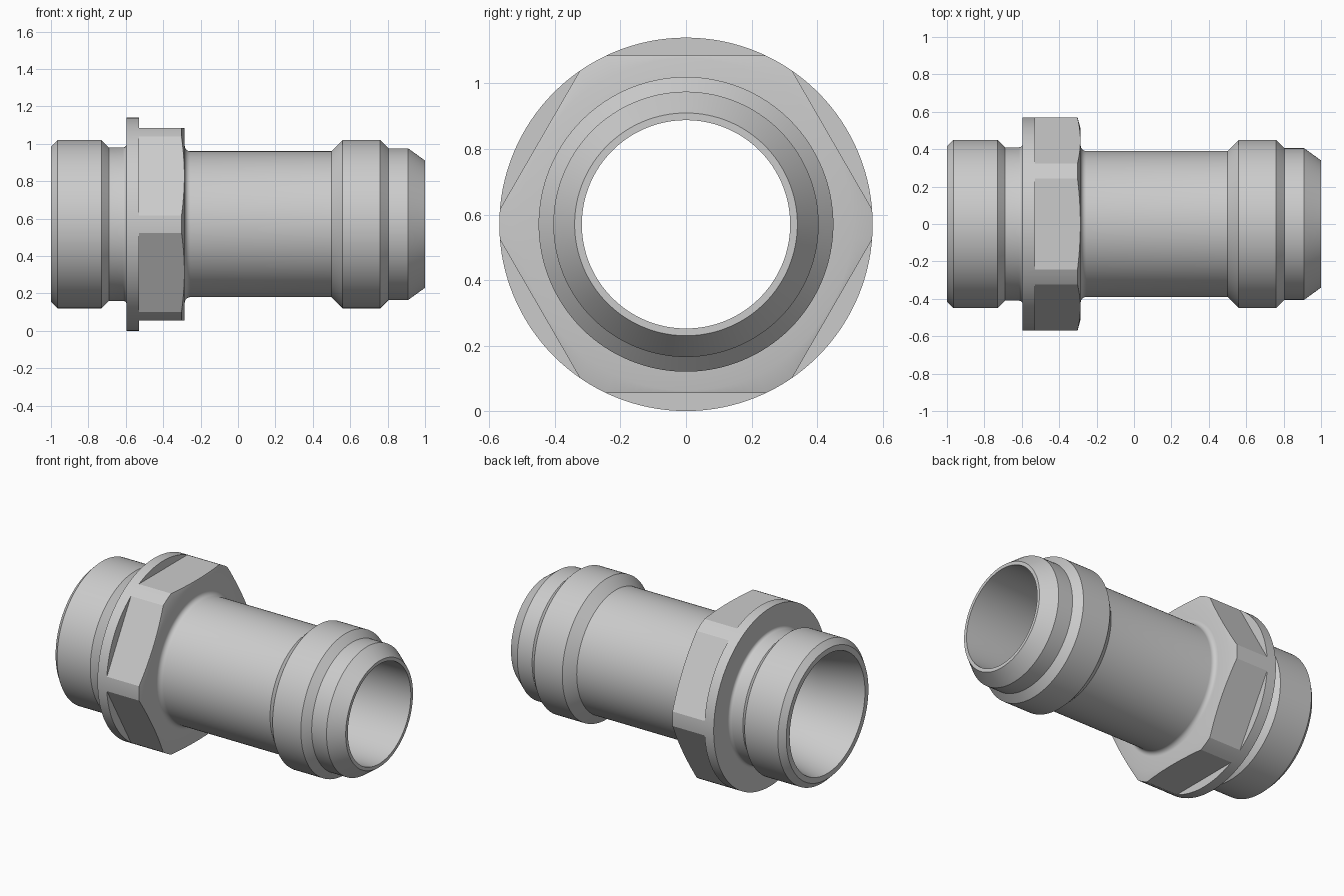
import bpy, bmesh, math

if "Cube" in bpy.data.objects:
    bpy.data.objects.remove(bpy.data.objects["Cube"])

AXIS_Z = 0.57      # height of the pipe axis, equal to the flange radius
FLAT = 0.515       # distance from the axis to each hexagon flat


def fillet(cx, cr, rad, a0, a1, n=6):
    """Arc of profile points around (cx, cr), angles in degrees."""
    return [(cx + rad * math.cos(math.radians(a0 + (a1 - a0) * i / n)),
             cr + rad * math.sin(math.radians(a0 + (a1 - a0) * i / n)))
            for i in range(n + 1)]


def lathe(name, profile, sides):
    """Revolve a closed (x, radius) profile around the x axis."""
    bm = bmesh.new()
    rings = []
    for i in range(sides):
        a = 2 * math.pi * i / sides
        rings.append([bm.verts.new((x, r * math.cos(a), AXIS_Z + r * math.sin(a)))
                      for x, r in profile])
    n = len(profile)
    for i in range(sides):
        p, q = rings[i], rings[(i + 1) % sides]
        for j in range(n):
            k = (j + 1) % n
            bm.faces.new((p[j], p[k], q[k], q[j]))
    bmesh.ops.recalc_face_normals(bm, faces=bm.faces)
    mesh = bpy.data.meshes.new(name)
    bm.to_mesh(mesh)
    bm.free()
    obj = bpy.data.objects.new(name, mesh)
    bpy.context.collection.objects.link(obj)
    return obj


# Threaded end, undercut groove and flange
profile = [(-1.0, 0.415), (-0.965, 0.45), (-0.73, 0.45), (-0.69, 0.41)]
profile += fillet(-0.615, 0.43, 0.02, 270, 360)
profile += [(-0.595, 0.57)]
# Hexagon zone with chamfered end, then fillet onto the tube
profile += [(-0.302, 0.57), (-0.285, 0.508)]
profile += fillet(-0.255, 0.42, 0.03, 180, 270)
# Tube, collar and tapered tip
profile += [(0.50, 0.39), (0.56, 0.45), (0.76, 0.45), (0.805, 0.405),
            (0.91, 0.405), (1.0, 0.34)]
# Bore, widening to a conical seat at the threaded end
profile += [(1.0, 0.318), (-0.71, 0.318), (-1.0, 0.38)]
fitting = lathe("pipe_fitting", profile, 128)

# Hexagonal ring that trims the six wrench flats
corner = FLAT / math.cos(math.pi / 6)
cutter = lathe("hex_cutter", [(-0.53, corner), (-0.53, 0.9), (-0.2, 0.9), (-0.2, corner)], 6)
cutter.hide_render = True

bpy.context.view_layer.objects.active = fitting
fitting.select_set(True)
mod = fitting.modifiers.new("wrench_flats", 'BOOLEAN')
mod.operation = 'DIFFERENCE'
mod.solver = 'EXACT'
mod.object = cutter
bpy.ops.object.modifier_apply(modifier=mod.name)
bpy.data.objects.remove(cutter, do_unlink=True)

bpy.ops.object.shade_smooth_by_angle(angle=math.radians(20))
